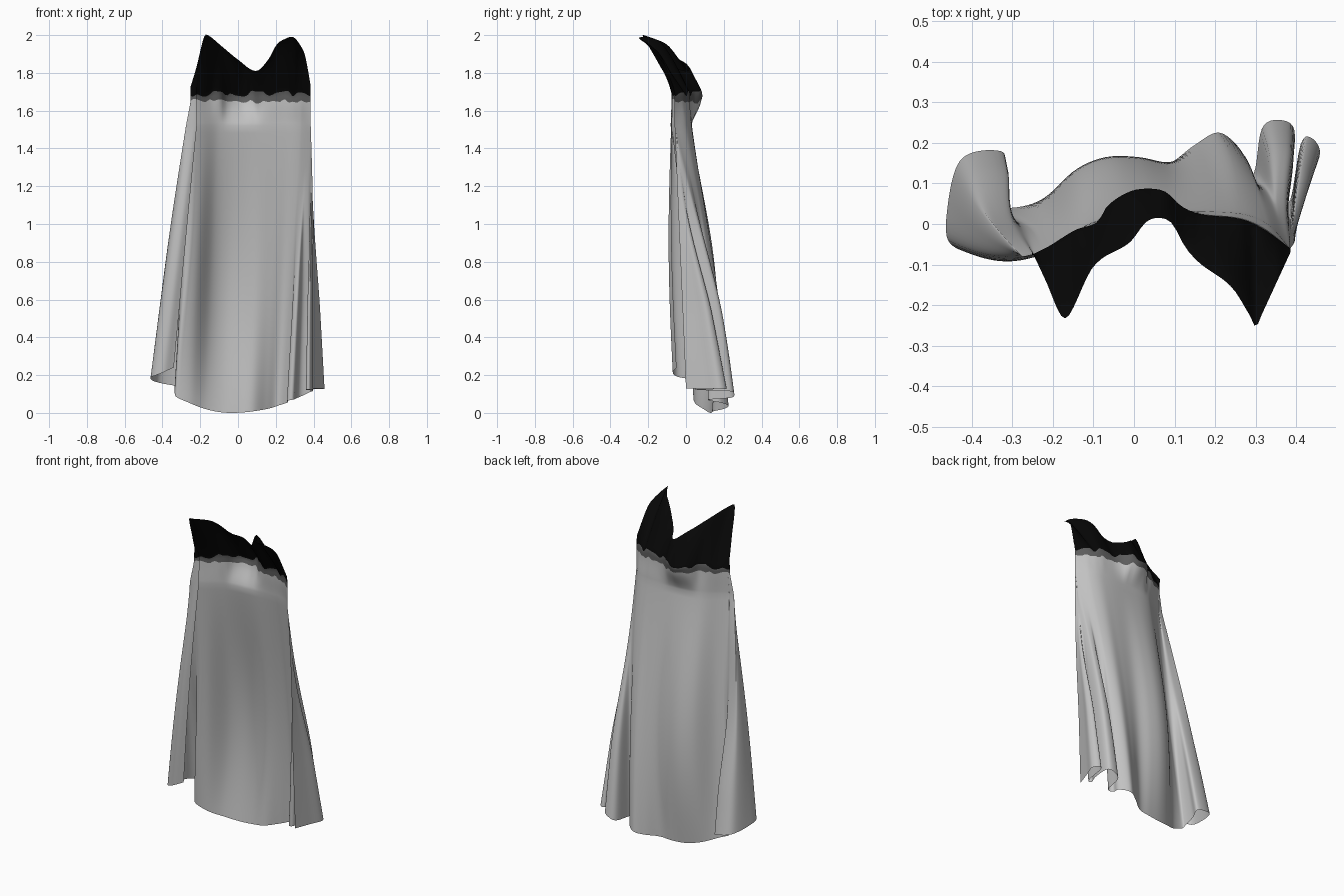
import bpy
import bmesh
import math
import random

random.seed(4)
if "Cube" in bpy.data.objects:
    bpy.data.objects.remove(bpy.data.objects["Cube"], do_unlink=True)


def flat_colour(name, value):
    mat = bpy.data.materials.new(name)
    mat.use_nodes = True
    colour = (value, value, value, 1)
    mat.diffuse_color = colour
    shader = mat.node_tree.nodes["Principled BSDF"]
    shader.inputs["Base Color"].default_value = colour
    shader.inputs["Roughness"].default_value = 0.9
    return mat


def curve(table, t):
    """Cubic interpolation of (position, value) pairs."""
    last = len(table) - 1
    t = min(max(t, table[0][0]), table[last][0])
    i = 0
    while i < last - 1 and t > table[i + 1][0]:
        i += 1

    def slope(k):
        a, b = table[max(k - 1, 0)], table[min(k + 1, last)]
        return (b[1] - a[1]) / (b[0] - a[0])

    (ta, a), (tb, b) = table[i], table[i + 1]
    h = tb - ta
    q = (t - ta) / h
    rise = q * q * (3 - 2 * q)
    return (a + (b - a) * rise + h * slope(i) * q * (1 - q) ** 2
            - h * slope(i + 1) * q * q * (1 - q))


def mix(a, b, q):
    return a + (b - a) * q


def ease(q):
    q = min(max(q, 0), 1)
    return q * q * (3 - 2 * q)


def bump(u, centre, width):
    return math.exp(-((u - centre) / width) ** 2)


# Hem path: front flap, right-hand fold, back panel, left-hand folds
hem = [(-.34, -.05), (-.40, -.07), (-.458, -.04), (-.458, .05), (-.435, .145),
       (-.39, .178), (-.32, .175), (-.335, .12), (-.335, .06), (-.32, .04),
       (-.25, .05), (-.17, .093), (-.09, .12), (0, .135), (.08, .145),
       (.15, .195), (.21, .225), (.263, .18), (.26, .13), (.295, .125),
       (.315, .235), (.358, .256), (.395, .23), (.385, .12), (.36, .06),
       (.385, .06), (.41, .195), (.435, .213), (.458, .175), (.43, .1), (.395, 0)]
hem_x = [(i, p[0]) for i, p in enumerate(hem)]
hem_y = [(i, p[1]) for i, p in enumerate(hem)]
hem_z = [(0, .24), (2, .19), (6, .14), (9, .08), (11, .02), (12.6, 0),
         (15, .02), (17, .055), (20, .08), (22, .115), (30, .13)]
# Backward swell of the cloth halfway down, along the hem path
back_swell = [(9, 0), (10, .02), (11, .07), (12, .083), (13, .07), (14, .045),
              (15, .028), (16, .025), (19, .03), (22, .03), (26, 0)]
# Where each hem position starts on the neckline
neck_x = [(0, -.217), (3, -.25), (6, -.24), (9, -.22), (13, .04), (17, .33),
          (30, .385)]
# Depth along x at the neckline and just below it
neck_y = [(-.25, -.075), (-.21, -.055), (-.145, -.015), (-.09, .005),
          (-.065, .045), (-.01, .08), (.04, .087), (.08, .078), (.115, .045),
          (.16, .025), (.26, .013), (.315, -.01), (.385, -.06)]
waist_y = [(-.25, -.08), (-.2, -.055), (-.1, .005), (.05, .027), (.25, .028),
           (.33, 0), (.385, -.06)]
# Two-pointed collar edge
top_y = [(-.25, -.07), (-.215, -.145), (-.18, -.225), (-.16, -.225),
         (-.1, -.105), (-.01, -.045), (.03, .005), (.065, .015), (.095, 0),
         (.125, -.055), (.16, -.095), (.24, -.155), (.285, -.225), (.3, -.253),
         (.315, -.222), (.385, -.07)]
top_z = [(-.25, 1.73), (-.22, 1.83), (-.18, 1.99), (-.16, 2), (-.085, 1.94),
         (0, 1.87), (.095, 1.81), (.16, 1.87), (.205, 1.95), (.25, 1.98),
         (.295, 1.988), (.345, 1.92), (.36, 1.87), (.385, 1.73)]

# Ragged edges of the dark collar and of the band under it
ragged_x = [-.26 + .022 * i for i in range(31)]
dark_edge = [(x, 1.69 + random.uniform(-.018, .018)) for x in ragged_x]
band_edge = [(x, 1.65 + random.uniform(-.012, .012)) for x in ragged_x]

COLLAR, BAND, GATHER, DRAPE = 14, 2, 8, 40
STEPS = 6
WAIST = 1.52


def drape(u, x, y, q):
    """Point between the waist and the hem; side folds open on the way down."""
    hx, hy, hz = curve(hem_x, u), curve(hem_y, u), curve(hem_z, u)
    if u > 16:
        turn = (u - 16) / 14 * math.pi / 2
        open_fold = ease((q - .08) / .65)
        hx = mix(mix(.21, .43, math.sin(turn)), hx, open_fold)
        hy = mix(.225 * math.cos(turn), hy, open_fold)
    elif 4 < u < 10:
        along = (u - 4) / 6
        open_fold = ease((q - .25) / .6)
        hx = mix(mix(-.435, -.25, along), hx, open_fold)
        hy = mix(mix(.145, .05, along), hy, open_fold)
    swell = math.sin(math.pi * q)
    px = mix(x, hx, q) - .015 * swell * bump(u, 4, 2.3)
    py = (mix(y, hy, q) - .018 * swell * bump(u, 1, 2)
          + math.sin(math.pi * q ** 1.2) * curve(back_swell, u))
    return px, py, mix(WAIST, hz, q)


def column(u):
    """Points from the collar edge down to the hem."""
    x = curve(neck_x, u)
    wx = x - .025 * bump(u, 4, 2.3)
    overlap = -.01 * bump(u, 0, 2)
    ny, wy = curve(neck_y, x) + overlap, curve(waist_y, x) + overlap
    ty, tz = curve(top_y, x), curve(top_z, x)
    dark, band = curve(dark_edge, x), curve(band_edge, x)
    by = mix(ny, wy, .15)
    points = []
    for r in range(COLLAR):
        q = r / COLLAR
        points.append((x, mix(ty, ny, q ** .8), mix(tz, dark, q)))
    for r in range(BAND):
        q = r / BAND
        points.append((x, mix(ny, by, q), mix(dark, band, q)))
    for r in range(GATHER):
        q = r / GATHER
        points.append((mix(x, wx, q), mix(by, wy, (q + ease(q)) / 2),
                       mix(band, WAIST, q)))
    points += [drape(u, wx, wy, r / DRAPE) for r in range(DRAPE + 1)]
    return points


# Cape sheet
bm = bmesh.new()
grid = [[bm.verts.new(p) for p in column(i / STEPS)]
        for i in range((len(hem) - 1) * STEPS + 1)]
for left, right in zip(grid, grid[1:]):
    for r in range(len(left) - 1):
        face = bm.faces.new((left[r], right[r], right[r + 1], left[r + 1]))
        face.material_index = 0 if r < COLLAR else 1 if r < COLLAR + BAND else 2
        face.smooth = True
mesh = bpy.data.meshes.new("cape")
bm.to_mesh(mesh)
bm.free()
for mat in (flat_colour("black collar", .002), flat_colour("dark grey band", .11),
            flat_colour("grey cloth", .54)):
    mesh.materials.append(mat)
cape = bpy.data.objects.new("cape", mesh)
bpy.context.collection.objects.link(cape)
